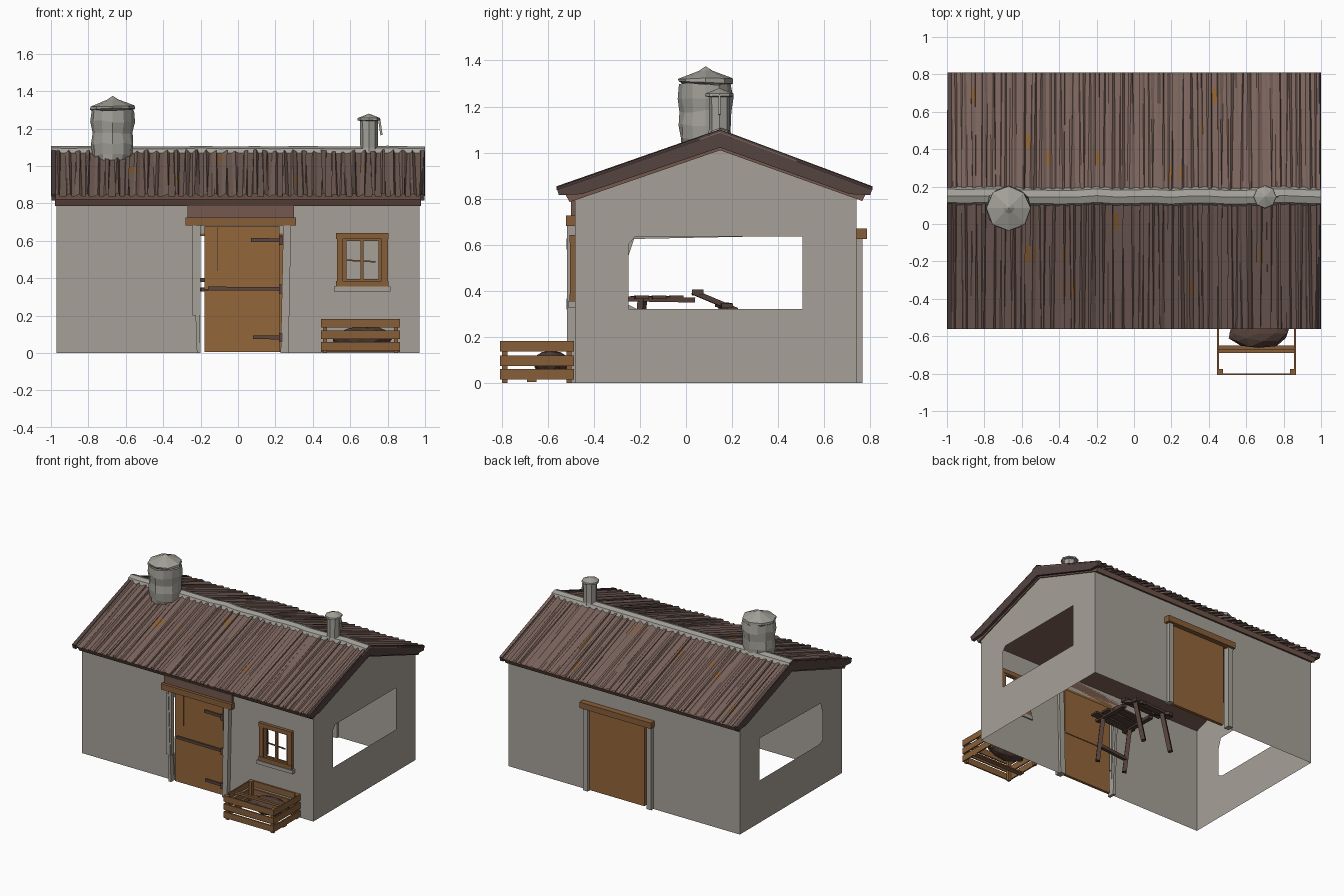
import bpy, bmesh, math, random
from mathutils import Vector

if "Cube" in bpy.data.objects:
    bpy.data.objects.remove(bpy.data.objects["Cube"])

random.seed(4)

def material(name, rgb):
    m = bpy.data.materials.new(name)
    m.diffuse_color = (*[(c / 255) ** 2.2 for c in rgb], 1)
    m.use_nodes = True
    m.node_tree.nodes["Principled BSDF"].inputs["Base Color"].default_value = m.diffuse_color
    return m

PLASTER = material("grey plaster", (165, 160, 151))
METAL = material("weathered grey metal", (161, 159, 151))
ROOF = material("brown roof sheet", (121, 99, 92))
VERGE = material("dark roof edge", (84, 69, 66))
TRIM = material("brown trim", (116, 89, 79))
DOOR = material("door wood", (146, 102, 60))
WOOD = material("frame wood", (134, 94, 59))
IRON = material("dark iron", (92, 72, 64))
DARK = material("old dark wood", (84, 66, 59))
RUST = material("rust", (138, 96, 54))

def finish(name, bm, *mats):
    me = bpy.data.meshes.new(name)
    bm.to_mesh(me)
    bm.free()
    for m in mats:
        me.materials.append(m)
    ob = bpy.data.objects.new(name, me)
    bpy.context.collection.objects.link(ob)
    return ob

def box(name, x, y, z, mat, lean=0.0):
    """Axis-aligned box from (min, max) ranges; lean shifts the top in x."""
    bm = bmesh.new()
    bmesh.ops.create_cube(bm, size=1)
    for v in bm.verts:
        i, j, k = (int(c > 0) for c in v.co)
        v.co = (x[i] + lean * k, y[j], z[k])
    return finish(name, bm, mat)

def beam(name, p, q, w, t, mat):
    """Plank running from p to q: w wide, t thick."""
    p, q = Vector(p), Vector(q)
    d = q - p
    bm = bmesh.new()
    bmesh.ops.create_cube(bm, size=1)
    for v in bm.verts:
        v.co = Vector((v.co.x * w, v.co.y * t, v.co.z * d.length))
        v.co.rotate(d.to_track_quat('Z', 'Y'))
        v.co += (p + q) / 2
    return finish(name, bm, mat)

def wall(name, loops, place, normal):
    """Flat sheet: outer outline plus hole outlines."""
    bm = bmesh.new()
    edges = []
    for loop in loops:
        vs = [bm.verts.new(place(a, b)) for a, b in loop]
        edges += [bm.edges.new((vs[i - 1], vs[i])) for i in range(len(vs))]
    bmesh.ops.triangle_fill(bm, use_beauty=True, edges=edges, normal=normal)
    return finish(name, bm, PLASTER)

def lathe(name, cx, cy, rings, n, wob, mat):
    bm = bmesh.new()
    rows = []
    for r, z in rings:
        rows.append([])
        for i in range(n):
            a, rr = 2 * math.pi * i / n, r * (1 + random.uniform(-wob, wob))
            rows[-1].append(bm.verts.new((cx + rr * math.cos(a), cy + rr * math.sin(a),
                                          z + r * random.uniform(-wob, wob))))
    for a, b in zip(rows, rows[1:]):
        for i in range(n):
            j = (i + 1) % n
            bm.faces.new((a[i], a[j], b[j], b[i]))
    bmesh.ops.remove_doubles(bm, verts=bm.verts, dist=0.0005)
    return finish(name, bm, mat)

def extrude_x(name, prof, x0, x1, mat):
    """Closed (y, z) profile extruded along x."""
    bm = bmesh.new()
    f = bm.faces.new([bm.verts.new((x0, y, z)) for y, z in prof])
    new = bmesh.ops.extrude_face_region(bm, geom=[f])["geom"]
    bmesh.ops.translate(bm, vec=(x1 - x0, 0, 0), verts=[g for g in new if isinstance(g, bmesh.types.BMVert)])
    bmesh.ops.recalc_face_normals(bm, faces=bm.faces)
    return finish(name, bm, mat)

# Walls
W, F, B, RY = 0.97, -0.482, 0.74, 0.148
wall("front_wall", [[(-W, 0), (-0.2, 0), (-0.2, 0.7), (0.24, 0.7), (0.24, 0), (W, 0), (W, 0.83), (-W, 0.83)],
                    [(0.56, 0.38), (0.77, 0.38), (0.77, 0.62), (0.56, 0.62)]],
     lambda a, b: (a, F, b), (0, -1, 0))
wall("back_wall", [[(-W, 0), (-0.205, 0), (-0.205, 0.64), (0.29, 0.64), (0.29, 0), (W, 0), (W, 0.83), (-W, 0.83)]],
     lambda a, b: (a, B, b), (0, 1, 0))
gable = [(F, 0), (B, 0), (B, 0.83), (RY, 1.04), (F, 0.83)]
holes = {1: [(-0.25, 0.32), (0.505, 0.32), (0.505, 0.636), (-0.22, 0.636), (-0.25, 0.6)],
         -1: [(-0.21, 0.32), (0.505, 0.32), (0.505, 0.64), (-0.225, 0.625), (-0.25, 0.55), (-0.25, 0.34)]}
for s, label in ((1, "right"), (-1, "left")):
    wall(label + "_gable_wall", [gable, holes[s]], lambda a, b: (s * W, a, b), (s, 0, 0))

# Roof underlay and dark verge boards at both ends
extrude_x("roof_underlay", [(-0.525, 0.82), (RY, 1.07), (0.78, 0.82), (0.765, 0.79), (RY, 1.01), (-0.505, 0.785)],
          -0.978, 0.978, TRIM)
for s, label in ((1, "right"), (-1, "left")):
    extrude_x(label + "_verge", [(-0.562, 0.848), (RY, 1.098), (0.81, 0.848), (0.8, 0.815), (0.71, 0.82),
                                 (RY, 1.022), (-0.45, 0.82), (-0.552, 0.815)],
              s * 0.972, s * 0.998, VERGE)

# Corrugated roof sheets
def roof_sheet(name, eave_y, rust):
    bm = bmesh.new()
    rows, waves = 8, 38
    cols = []
    for i in range(waves):
        for t, h in ((0.0, 0), (0.45, 0), (0.6, 1), (0.85, 1)):
            x = -1 + 2 * (i + t) / waves + random.uniform(-0.005, 0.005)
            cols.append((max(-1, x), h * random.uniform(0.006, 0.016), random.uniform(-0.006, 0.006)))
    cols.append((1, 0, 0))
    grid = []
    for x, h, skew in cols:
        grid.append([])
        for r in range(rows + 1):
            t = r / rows
            xx = min(1, max(-1, x + skew * (t - 0.5) * 2))
            grid[-1].append(bm.verts.new((xx, RY + (eave_y - RY) * t, 1.086 - 0.248 * t + h)))
    for a, b in zip(grid, grid[1:]):
        for r in range(rows):
            q = (a[r], a[r + 1], b[r + 1], b[r])
            f = bm.faces.new(q if eave_y < RY else q[::-1])
            f.material_index = int(r in range(1, 7) and random.random() < rust)
    finish(name, bm, ROOF, RUST)

roof_sheet("front_roof_sheet", -0.562, 0.006)
roof_sheet("back_roof_sheet", 0.81, 0.015)

# Ridge cap: uneven bent strip
bm = bmesh.new()
prev = None
for i in range(21):
    j = random.uniform(-0.005, 0.005)
    ring = [bm.verts.new((-1 + i * 0.1, y + j, z + j * 0.6))
            for y, z in ((0.1, 1.068), (0.112, 1.094), (RY, 1.106), (0.184, 1.094), (0.198, 1.068))]
    if prev:
        for k in range(4):
            bm.faces.new((prev[k], ring[k], ring[k + 1], prev[k + 1]))
    prev = ring
finish("ridge_cap", bm, METAL)

# Chimneys
lathe("large_chimney", -0.67, 0.085, [(0.1, 1.03), (0.11, 1.06), (0.116, 1.12), (0.108, 1.18), (0.116, 1.24),
      (0.11, 1.3)], 12, 0.06, METAL)
lathe("large_chimney_cap", -0.67, 0.085, [(0.1, 1.295), (0.12, 1.305), (0.118, 1.32), (0.03, 1.355), (0, 1.375)],
      8, 0.04, METAL)
lathe("small_chimney", 0.7, 0.145, [(0.05, 1.08), (0.047, 1.1), (0.047, 1.25)], 8, 0.03, METAL)
lathe("small_chimney_cap", 0.7, 0.145, [(0.04, 1.24), (0.062, 1.245), (0.06, 1.257), (0, 1.28)], 8, 0.02, METAL)
beam("small_chimney_strap", (0.755, 0.145, 1.25), (0.767, 0.145, 1.165), 0.008, 0.012, METAL)

# Front door: jambs, header, two leaves, hinges
box("front_left_jamb", (-0.22, -0.2), (-0.517, F + 0.02), (0, 0.69), PLASTER, -0.024)
box("front_left_reveal", (-0.244, -0.2), (-0.512, F), (0.2, 0.69), PLASTER)
box("front_right_jamb", (0.228, 0.27), (-0.517, F + 0.02), (0, 0.69), PLASTER, 0.014)
box("front_header", (-0.28, 0.31), (-0.522, F), (0.682, 0.726), WOOD)
box("front_lintel_board", (-0.27, 0.3), (-0.5, F), (0.726, 0.8), TRIM)
box("front_door_lower", (-0.18, 0.222), (-0.495, -0.475), (0.005, 0.335), DOOR)
box("front_door_upper", (-0.18, 0.222), (-0.495, -0.475), (0.34, 0.68), DOOR)
for x0, z in ((0.07, 0.605), (-0.16, 0.345), (0.08, 0.085)):
    beam("door_hinge", (x0, -0.5, z), (0.235, -0.5, z - 0.002), 0.016, 0.02, IRON)
    box("hinge_pin", (0.218, 0.238), (-0.518, -0.49), (z - 0.026, z + 0.022), IRON)
box("door_crack", (-0.111, -0.107), (-0.497, -0.494), (0.44, 0.67), IRON)

# Back door
box("back_left_jamb", (-0.245, -0.205), (B - 0.02, 0.767), (0, 0.63), PLASTER)
box("back_right_jamb", (0.287, 0.325), (B - 0.02, 0.767), (0, 0.63), PLASTER)
box("back_header", (-0.255, 0.345), (B, 0.785), (0.625, 0.67), WOOD)
box("back_door", (-0.175, 0.287), (B - 0.015, B + 0.008), (0.005, 0.63), DOOR)

# Front window
for x in ((0.528, 0.562), (0.768, 0.802)):
    box("window_side_frame", x, (-0.503, F + 0.01), (0.355, 0.635), WOOD)
for z in ((0.355, 0.385), (0.61, 0.642)):
    box("window_cross_frame", (0.525, 0.805), (-0.506, F + 0.01), z, WOOD)
for x in ((0.56, 0.58), (0.655, 0.672), (0.752, 0.77)):
    box("window_sash", x, (-0.492, -0.475), (0.38, 0.615), WOOD)
for z in ((0.383, 0.395), (0.6, 0.612)):
    box("window_rail", (0.565, 0.765), (-0.49, -0.476), z, WOOD)
beam("window_muntin", (0.575, -0.484, 0.497), (0.735, -0.484, 0.488), 0.008, 0.008, WOOD)
box("window_sill", (0.512, 0.815), (-0.512, F + 0.01), (0.328, 0.355), PLASTER)

# Slatted crate with a dark heap inside
X0, X1, Y0, Y1 = 0.445, 0.865, -0.808, -0.487
for x in (X0 + 0.01, X1 - 0.032):
    for y in (Y0 + 0.01, Y1 - 0.032):
        box("crate_post", (x, x + 0.022), (y, y + 0.022), (0.0, 0.182), WOOD)
for z in (0.014, 0.074, 0.136):
    for y in (Y0, Y1 - 0.01):
        box("crate_long_slat", (X0, X1), (y, y + 0.01), (z, z + 0.046), WOOD)
    for x in (X0, X1 - 0.01):
        box("crate_short_slat", (x, x + 0.01), (Y0 + 0.01, Y1 - 0.01), (z, z + 0.046), WOOD)
box("crate_cross_bar", (X0, X1), (-0.69, -0.67), (0.15, 0.168), WOOD)
box("crate_bottom_slat", (X0, X1), (-0.69, -0.65), (0.005, 0.014), WOOD)
bm = bmesh.new()
bmesh.ops.create_icosphere(bm, subdivisions=2, radius=1)
for v in bm.verts:
    s = random.uniform(0.88, 1.05)
    v.co = (0.665 + v.co.x * 0.165 * s, -0.585 + v.co.y * 0.085 * s, 0.08 + v.co.z * 0.065 * s)
finish("crate_heap", bm, DARK)

# Broken table inside
for i, y in enumerate((-0.21, -0.135, -0.06)):
    beam("table_slat", (-0.16 + 0.03 * i, y, 0.37), (0.2 - 0.03 * i, y + 0.02, 0.372), 0.06, 0.014, DARK)
for x in (-0.12, 0.12):
    beam("table_bearer", (x, -0.25, 0.365), (x, 0.04, 0.36), 0.035, 0.022, DARK)
    beam("table_broken_bearer", (x, 0.03, 0.395), (x - 0.03, 0.22, 0.315), 0.035, 0.022, DARK)
    beam("table_leg", (x, -0.19, 0.36), (x + 0.03, -0.21, 0.02), 0.03, 0.03, DARK)
    beam("table_fallen_leg", (x, 0.16, 0.33), (x - 0.03, 0.21, 0.02), 0.03, 0.03, DARK)
beam("table_broken_slat", (-0.2, 0.05, 0.39), (0.14, 0.05, 0.395), 0.05, 0.02, DARK)
beam("table_hanging_slat", (-0.2, 0.15, 0.34), (0.15, 0.18, 0.335), 0.05, 0.02, DARK)
beam("table_stretcher", (-0.1, -0.2, 0.12), (0.14, -0.2, 0.14), 0.025, 0.025, DARK)
